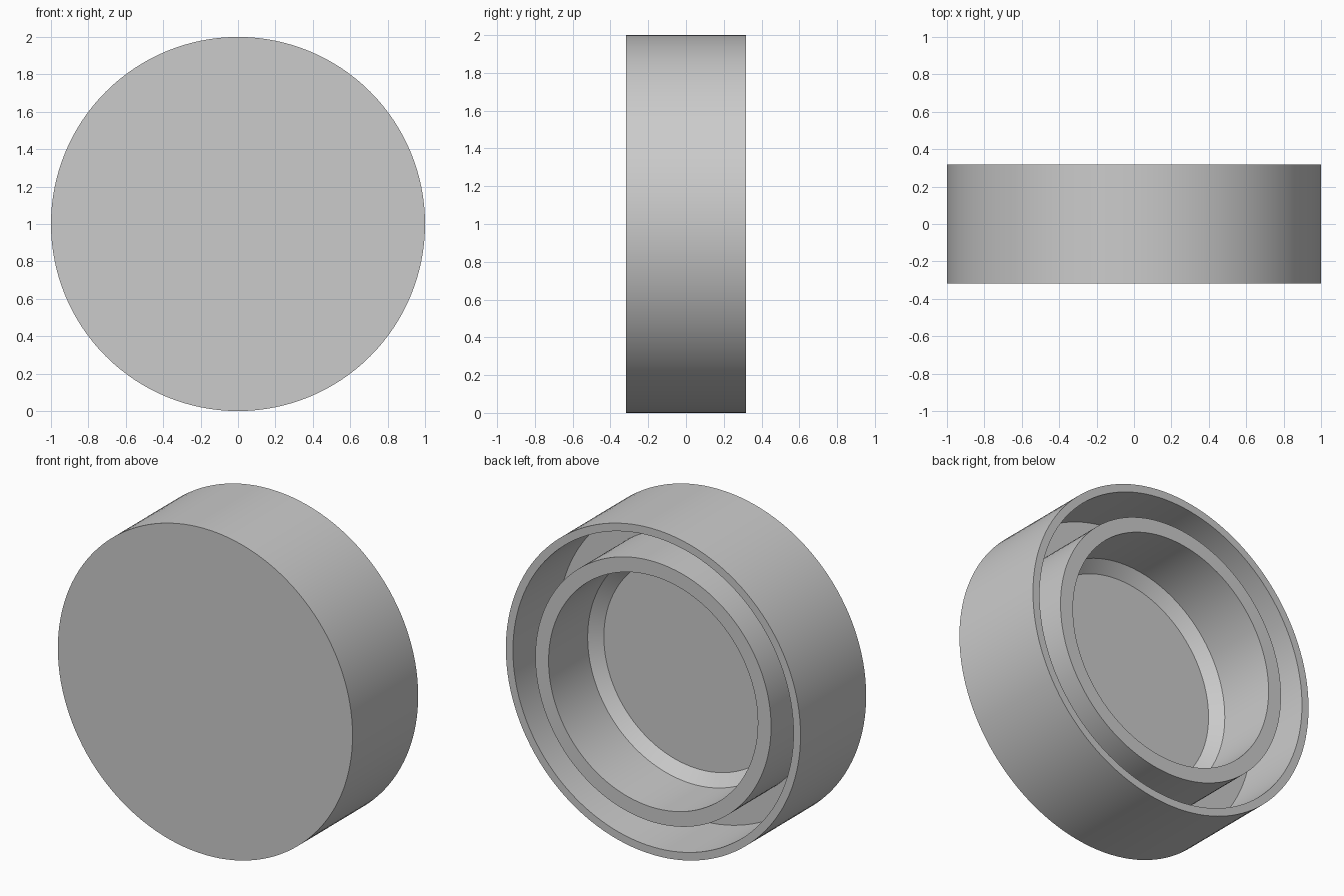
import bpy
import bmesh
from math import cos, sin, tau, radians

cube = bpy.data.objects.get("Cube")
if cube:
    bpy.data.objects.remove(cube, do_unlink=True)

# Main sizes
SEGMENTS = 128
HALF_DEPTH = 0.318
BACK, FRONT = HALF_DEPTH, -HALF_DEPTH
FLOOR = FRONT + 0.2          # inner face of the front plate
CHAMFER = FLOOR + 0.057      # where the bore meets its chamfer

grey = bpy.data.materials.new("light_grey")
grey.use_nodes = True
colour = (0.6, 0.6, 0.6, 1)
grey.diffuse_color = colour
grey.node_tree.nodes["Principled BSDF"].inputs["Base Color"].default_value = colour


def lathe(name, profile):
    """Turn (radius, y) points about the y axis and close both ends with discs."""
    bm = bmesh.new()
    rings = []
    for radius, y in profile:
        rings.append([bm.verts.new((radius * cos(tau * i / SEGMENTS), y,
                                    1 + radius * sin(tau * i / SEGMENTS)))
                      for i in range(SEGMENTS)])
    for a, b in zip(rings, rings[1:]):
        for i in range(SEGMENTS):
            j = (i + 1) % SEGMENTS
            bm.faces.new((a[i], a[j], b[j], b[i]))
    bm.faces.new(rings[0])
    bm.faces.new(rings[-1])
    bmesh.ops.recalc_face_normals(bm, faces=bm.faces)
    mesh = bpy.data.meshes.new(name)
    bm.to_mesh(mesh)
    bm.free()
    mesh.materials.append(grey)
    obj = bpy.data.objects.new(name, mesh)
    bpy.context.collection.objects.link(obj)
    bpy.ops.object.select_all(action="DESELECT")
    obj.select_set(True)
    bpy.context.view_layer.objects.active = obj
    bpy.ops.object.shade_smooth_by_angle(angle=radians(25))
    return obj


# Round cap: front plate, thin outer wall, groove, inner collar, chamfered bore
lathe("round_cap", [
    (1.0, FRONT), (1.0, BACK),        # outer wall
    (0.952, BACK), (0.952, FLOOR),    # rim and groove side
    (0.8, FLOOR), (0.8, BACK),        # groove floor and collar outside
    (0.71, BACK), (0.71, CHAMFER),    # collar rim and bore
    (0.64, FLOOR),                    # chamfer down to the bore floor
])
